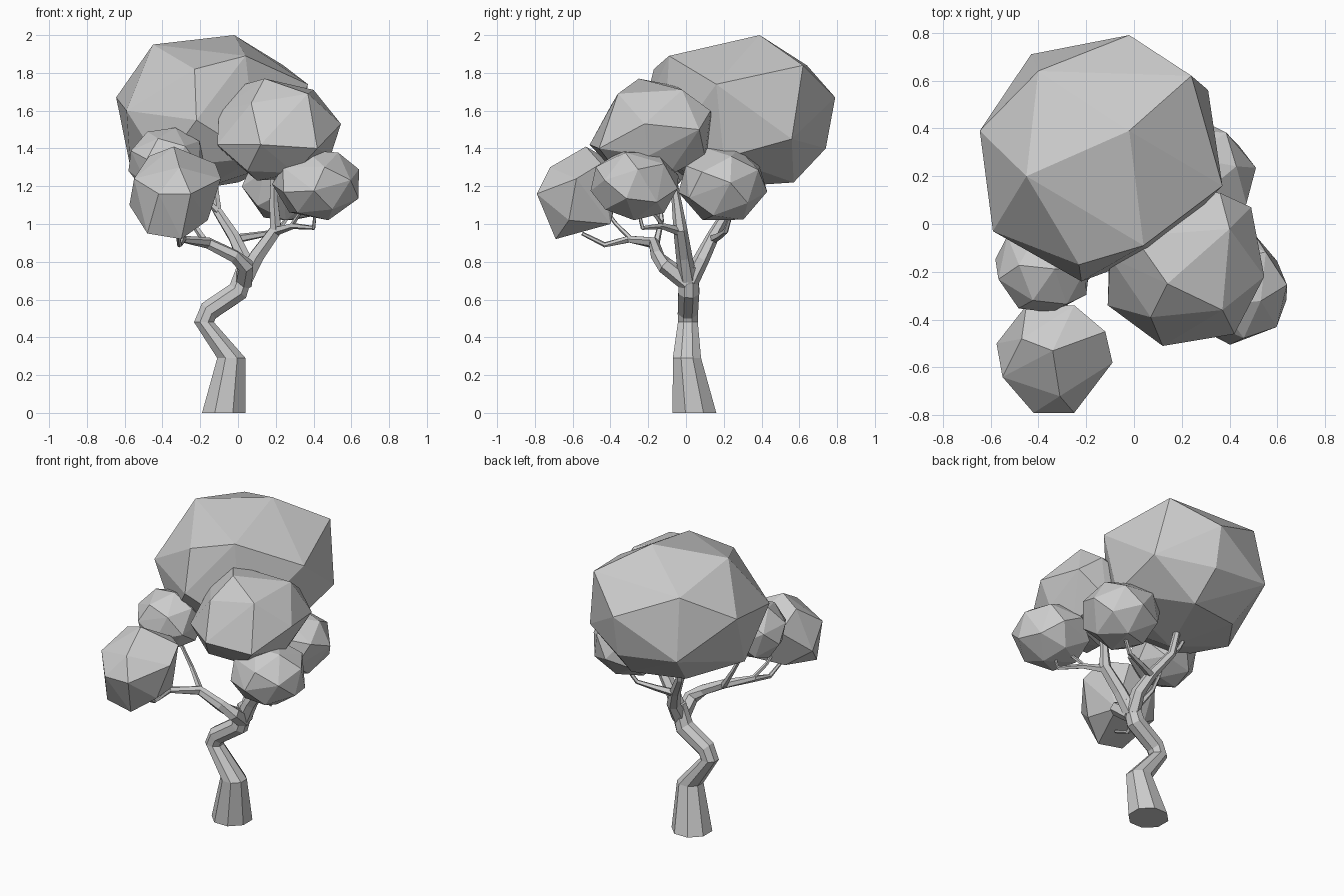
import bpy, bmesh, math, random
from mathutils import Vector, Euler


def add_object(name, bm):
    bmesh.ops.recalc_face_normals(bm, faces=bm.faces)
    mesh = bpy.data.meshes.new(name)
    bm.to_mesh(mesh)
    bm.free()
    obj = bpy.data.objects.new(name, mesh)
    bpy.context.collection.objects.link(obj)
    return obj


def hull(name, points):
    bm = bmesh.new()
    for p in points:
        bm.verts.new(p)
    res = bmesh.ops.convex_hull(bm, input=bm.verts)
    loose = {g for g in res["geom_interior"] if isinstance(g, bmesh.types.BMVert)}
    bmesh.ops.delete(bm, geom=list(loose), context='VERTS')
    return add_object(name, bm)


def leaf_clump(name, lo, hi, seed, n=22):
    """Faceted blob that fills the box lo..hi."""
    rng = random.Random(seed)
    rot = Euler([rng.uniform(0, 6.28) for _ in range(3)])
    pts = []
    for i in range(n):
        z = 1 - (2 * i + 1) / n
        a = i * 2.39996
        r = math.sqrt(1 - z * z)
        p = Vector((r * math.cos(a), r * math.sin(a), z))
        p.rotate(rot)
        pts.append(p)
    for k in range(3):
        a, b = min(p[k] for p in pts), max(p[k] for p in pts)
        for p in pts:
            p[k] = lo[k] + (p[k] - a) / (b - a) * (hi[k] - lo[k])
    return hull(name, pts)


def limb(name, path, sides, flat_rings=0):
    """Tapered tube through (x, y, z, radius); first flat_rings are level."""
    pts = [Vector(p[:3]) for p in path]
    bm = bmesh.new()
    rings = []
    for i, p in enumerate(pts):
        t = (pts[min(i + 1, len(pts) - 1)] - pts[max(i - 1, 0)]).normalized()
        if i < flat_rings:
            t = Vector((0, 0, 1))
        q = Vector((0, 0, 1)).rotation_difference(t)
        ring = []
        for k in range(sides):
            a = 2 * math.pi * (k + 0.5) / sides
            ring.append(bm.verts.new(p + q @ Vector((math.cos(a), math.sin(a), 0)) * path[i][3]))
        rings.append(ring)
    for r0, r1 in zip(rings, rings[1:]):
        for k in range(sides):
            j = (k + 1) % sides
            bm.faces.new((r0[k], r0[j], r1[j], r1[k]))
    bm.faces.new(rings[0][::-1])
    bm.faces.new(rings[-1])
    return add_object(name, bm)


# Crooked trunk
limb("trunk", [(-.075, .045, 0, .125), (-.035, .005, .29, .081), (-.18, .01, .48, .057),
               (-.155, .01, .54, .058), (0, .015, .645, .06), (.045, .015, .78, .05)], 8, 3)

# Main branches
limb("left_branch", [(.03, .01, .69, .05), (.04, -.11, .78, .045), (-.02, -.15, .83, .036),
                     (-.16, -.17, .90, .03), (-.29, -.3, .92, .02),
                     (-.31, -.43, .89, .014), (-.32, -.55, .95, .01)], 6)
limb("right_branch", [(.03, .01, .70, .05), (.1, -.01, .83, .043), (.2, -.03, .97, .037),
                      (.19, -.05, 1.12, .026), (.19, -.08, 1.3, .018)], 6)
limb("back_branch", [(.03, .02, .70, .05), (.035, .08, .81, .042), (-.02, .14, .93, .034),
                     (-.11, .22, 1.07, .026), (-.13, .26, 1.25, .02)], 6)

# Twigs into the small clumps
limb("left_clump_twig", [(-.28, -.29, .92, .014), (-.33, -.37, 1.0, .011), (-.35, -.43, 1.08, .009)], 5)
limb("left_rear_twig", [(-.16, -.16, .89, .02), (-.25, -.13, 1.02, .014), (-.35, -.15, 1.22, .01)], 5)
limb("right_clump_twig", [(.19, -.03, .96, .026), (.29, -.13, .99, .017),
                          (.4, -.23, .98, .012), (.41, -.25, 1.06, .009)], 5)
limb("right_inner_twig", [(.28, -.12, .985, .013), (.31, -.15, 1.03, .011), (.35, -.2, 1.09, .009)], 5)
limb("back_clump_twig", [(-.02, .14, .92, .026), (.1, .18, .94, .019),
                         (.21, .21, .96, .014), (.28, .24, 1.06, .01)], 5)
limb("crown_twig", [(-.1, .21, 1.06, .02), (-.18, .2, 1.14, .015), (-.24, .2, 1.25, .01)], 5)

# Large crown, shaped by its corner points
hull("crown", [(-.02, .39, 2), (-.45, .2, 1.95), (.04, -.09, 1.89), (.37, .16, 1.74),
               (.24, .62, 1.84), (-.4, .64, 1.84), (-.02, .79, 1.67), (-.645, .39, 1.67),
               (-.59, -.03, 1.6), (-.23, -.17, 1.82), (-.22, -.24, 1.55), (.31, .56, 1.45),
               (-.43, .71, 1.45), (-.57, .2, 1.3), (0, .57, 1.22), (.1, -.12, 1.35),
               (.3, .2, 1.35), (-.18, .12, 1.19), (-.4, -.1, 1.3), (-.35, .5, 1.24),
               (-.02, .74, 1.4)])

# Front clumps, shaped by their corner points
hull("front_clump", [(.12, -.51, 1.42), (.42, -.46, 1.4), (-.11, -.34, 1.42), (.07, -.39, 1.64),
                     (.37, -.36, 1.69), (.545, -.22, 1.53), (.14, -.25, 1.77), (.4, -.02, 1.71),
                     (0, -.05, 1.73), (-.1, -.14, 1.6), (.49, .07, 1.5), (.36, .13, 1.6),
                     (.1, .15, 1.5), (.49, -.2, 1.36), (.39, -.1, 1.25), (.1, -.2, 1.23),
                     (.3, -.36, 1.27), (-.1, 0, 1.4), (.3, .1, 1.36), (.05, -.38, 1.28)])
hull("left_front_clump", [(-.34, -.53, 1.41), (-.31, -.72, 1.3), (-.42, -.79, 1.16),
                          (-.25, -.79, 1.16), (-.55, -.64, 1.24), (-.575, -.5, 1.1),
                          (-.09, -.58, 1.24), (-.12, -.45, 1.32), (-.25, -.34, 1.3),
                          (-.45, -.34, 1.25), (-.47, -.48, 1.36), (-.48, -.68, .95),
                          (-.3, -.69, .92), (-.16, -.62, 1.02), (-.2, -.4, 1), (-.43, -.42, 1)])

# Smaller leaf clumps
leaf_clump("left_rear_clump", (-.58, -.37, 1.14), (-.18, .02, 1.51), 3)
leaf_clump("right_front_clump", (.18, -.505, 1.02), (.64, -.04, 1.39), 4)
leaf_clump("right_rear_clump", (.02, -.04, 1.02), (.51, .43, 1.4), 5)
